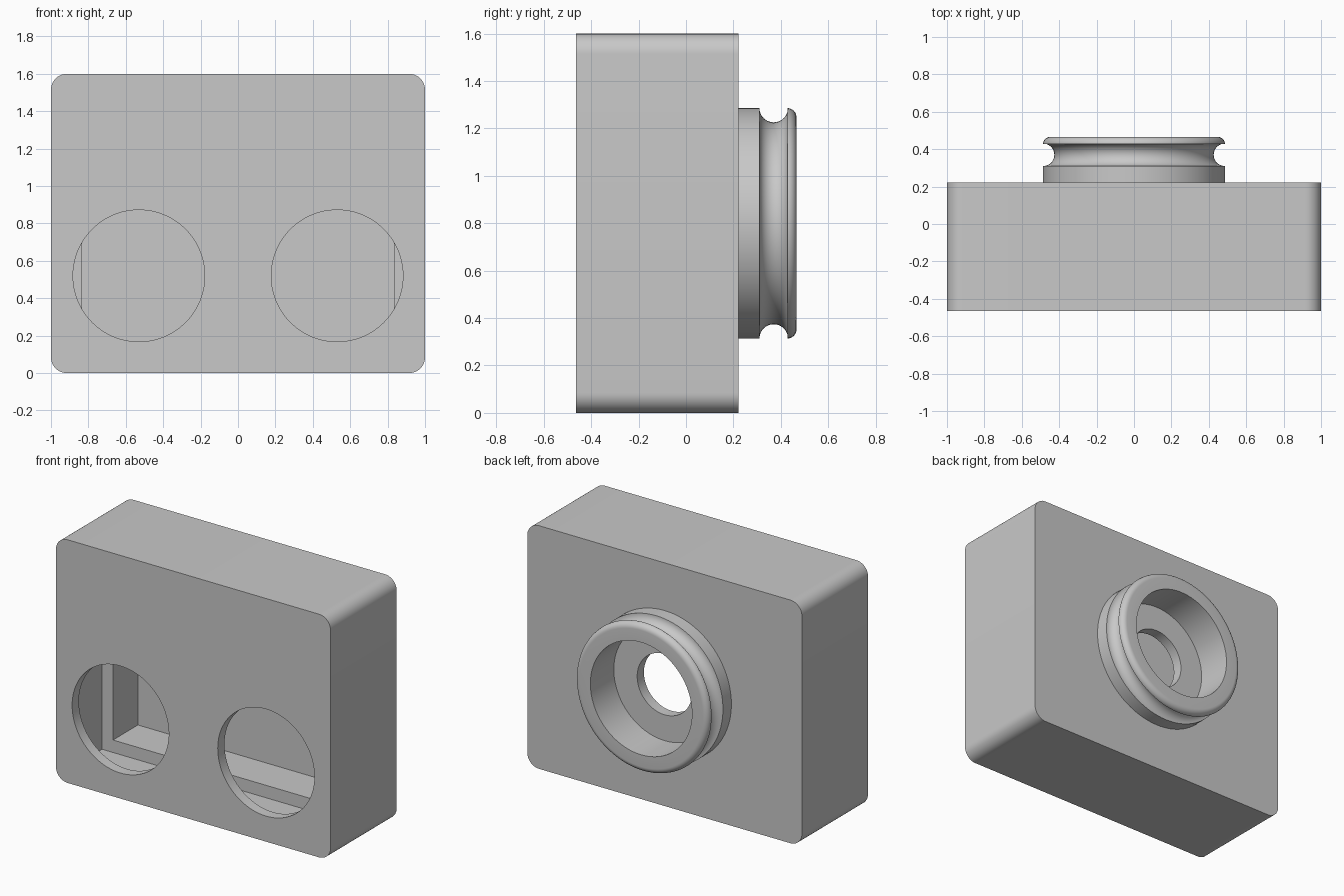
import bpy
import bmesh
from math import pi, sin, cos
from mathutils import Matrix

cube = bpy.data.objects.get("Cube")
if cube:
    bpy.data.objects.remove(cube, do_unlink=True)

# Main dimensions
FRONT, BACK, END = -0.465, 0.222, 0.466
HEIGHT, MID = 1.6, 0.8
PLATE = 0.07          # thickness of front and back plates
LEDGE_Y = -0.107      # depth where the cavity narrows
SEGS = 96

grey = bpy.data.materials.new("plain grey")
grey.use_nodes = True
colour = (0.58, 0.58, 0.58, 1)
grey.diffuse_color = colour
grey.node_tree.nodes["Principled BSDF"].inputs["Base Color"].default_value = colour


def finish(name, bm):
    bmesh.ops.recalc_face_normals(bm, faces=bm.faces)
    mesh = bpy.data.meshes.new(name)
    bm.to_mesh(mesh)
    bm.free()
    mesh.materials.append(grey)
    obj = bpy.data.objects.new(name, mesh)
    bpy.context.collection.objects.link(obj)
    return obj


def activate(obj):
    bpy.ops.object.select_all(action='DESELECT')
    obj.select_set(True)
    bpy.context.view_layer.objects.active = obj


def block(name, half_x, z0, z1, y0, y1, radius=0):
    """Box whose four edges along y can be rounded."""
    bm = bmesh.new()
    bmesh.ops.create_cube(bm, size=1)
    bmesh.ops.scale(bm, vec=(2 * half_x, y1 - y0, z1 - z0), verts=bm.verts)
    bmesh.ops.translate(bm, vec=(0, (y0 + y1) / 2, (z0 + z1) / 2), verts=bm.verts)
    if radius:
        edges = [e for e in bm.edges
                 if abs(e.verts[0].co.y - e.verts[1].co.y) > 0.01]
        bmesh.ops.bevel(bm, geom=edges, offset=radius, segments=10,
                        profile=0.5, affect='EDGES')
    return finish(name, bm)


def rod(name, x, z, radius, y0, y1):
    """Cylinder lying along y."""
    bm = bmesh.new()
    bmesh.ops.create_cone(bm, cap_ends=True, segments=SEGS, radius1=radius,
                          radius2=radius, depth=y1 - y0,
                          matrix=Matrix.Translation((x, (y0 + y1) / 2, z))
                          @ Matrix.Rotation(pi / 2, 4, 'X'))
    return finish(name, bm)


def cut(obj, cutter):
    mod = obj.modifiers.new("cut", 'BOOLEAN')
    mod.operation = 'DIFFERENCE'
    mod.solver = 'EXACT'
    mod.object = cutter
    activate(obj)
    bpy.ops.object.modifier_apply(modifier=mod.name)
    bpy.data.objects.remove(cutter, do_unlink=True)


def arc(cy, cr, radius, start, end, steps):
    """Points (y, r) along an arc of the ring profile."""
    angles = [start + (end - start) * i / steps for i in range(steps + 1)]
    return [(cy + radius * cos(a), cr + radius * sin(a)) for a in angles]


# Hollow housing: wide cavity at the front, narrower one behind a ledge
housing = block("housing", 1, 0, HEIGHT, FRONT, BACK, radius=0.085)
cut(housing, block("wide_cavity", 0.915, 0.085, HEIGHT - 0.085, FRONT + PLATE, LEDGE_Y))
cut(housing, block("narrow_cavity", 0.835, 0.167, HEIGHT - 0.167,
                   LEDGE_Y - 0.1, BACK - PLATE))

# Two round front openings and the round hole in the back plate
for side in (-1, 1):
    cut(housing, rod("front_opening", side * 0.53, 0.52, 0.352, FRONT - 0.1, FRONT + 0.15))
cut(housing, rod("back_hole", 0, MID, 0.2, BACK - 0.15, BACK + 0.1))

# Grooved collar on the back, spun from its cross-section
OUTER, BORE, LIP = 0.486, 0.37, 0.038
profile = [(BACK, BORE), (BACK, OUTER)]
profile += arc(0.37, OUTER, 0.06, -pi, 0, 20)
profile += arc(END - LIP, OUTER - LIP, LIP, pi / 2, 0, 8)
profile += [(END, BORE)]
bm = bmesh.new()
verts = [bm.verts.new((0, y, MID + r)) for y, r in profile]
edges = [bm.edges.new((a, b)) for a, b in zip(verts, verts[1:] + verts[:1])]
bmesh.ops.spin(bm, geom=verts + edges, cent=(0, 0, MID), axis=(0, 1, 0),
               angle=2 * pi, steps=SEGS)
bmesh.ops.remove_doubles(bm, verts=bm.verts, dist=0.0005)
collar = finish("back_collar", bm)

for obj in (housing, collar):
    activate(obj)
    bpy.ops.object.shade_smooth_by_angle(angle=pi / 6)
